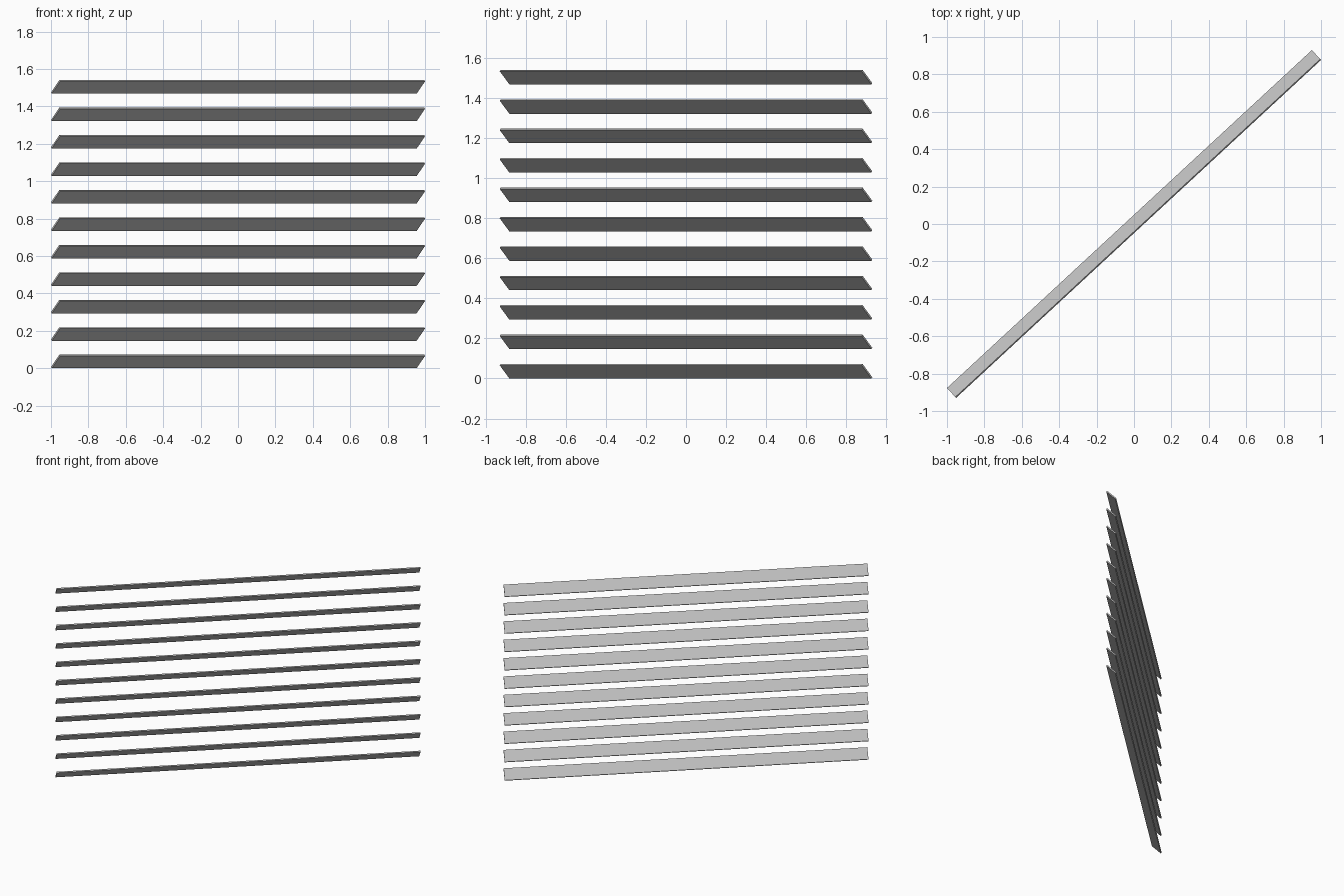
import bpy
import math
from mathutils import Matrix

cube = bpy.data.objects.get("Cube")
if cube:
    bpy.data.objects.remove(cube, do_unlink=True)

COUNT = 11
LENGTH, WIDTH, THICK = 2.659, 0.093, 0.009
TILT = math.radians(45)
HEADING = math.radians(42.8)
HEIGHT = 1.54
SLAT_RISE = (WIDTH + THICK) * math.sin(TILT)
SPACING = (HEIGHT - SLAT_RISE) / (COUNT - 1)

# Plain grey finish
grey = bpy.data.materials.new("light_grey")
grey.use_nodes = True
colour = (0.53, 0.53, 0.53, 1)
grey.diffuse_color = colour
grey.node_tree.nodes["Principled BSDF"].inputs["Base Color"].default_value = colour


def add_slat(index):
    """One thin board, front edge raised, turned across the diagonal."""
    bpy.ops.mesh.primitive_cube_add(size=1)
    slat = bpy.context.object
    slat.name = f"louvre_slat_{index + 1}"
    slat.data.transform(
        Matrix.Rotation(HEADING, 4, "Z")
        @ Matrix.Rotation(-TILT, 4, "X")
        @ Matrix.Diagonal((LENGTH, WIDTH, THICK, 1))
    )
    slat.location.z = SLAT_RISE / 2 + index * SPACING
    slat.data.materials.append(grey)


# Stack of evenly spaced slats
for i in range(COUNT):
    add_slat(i)
